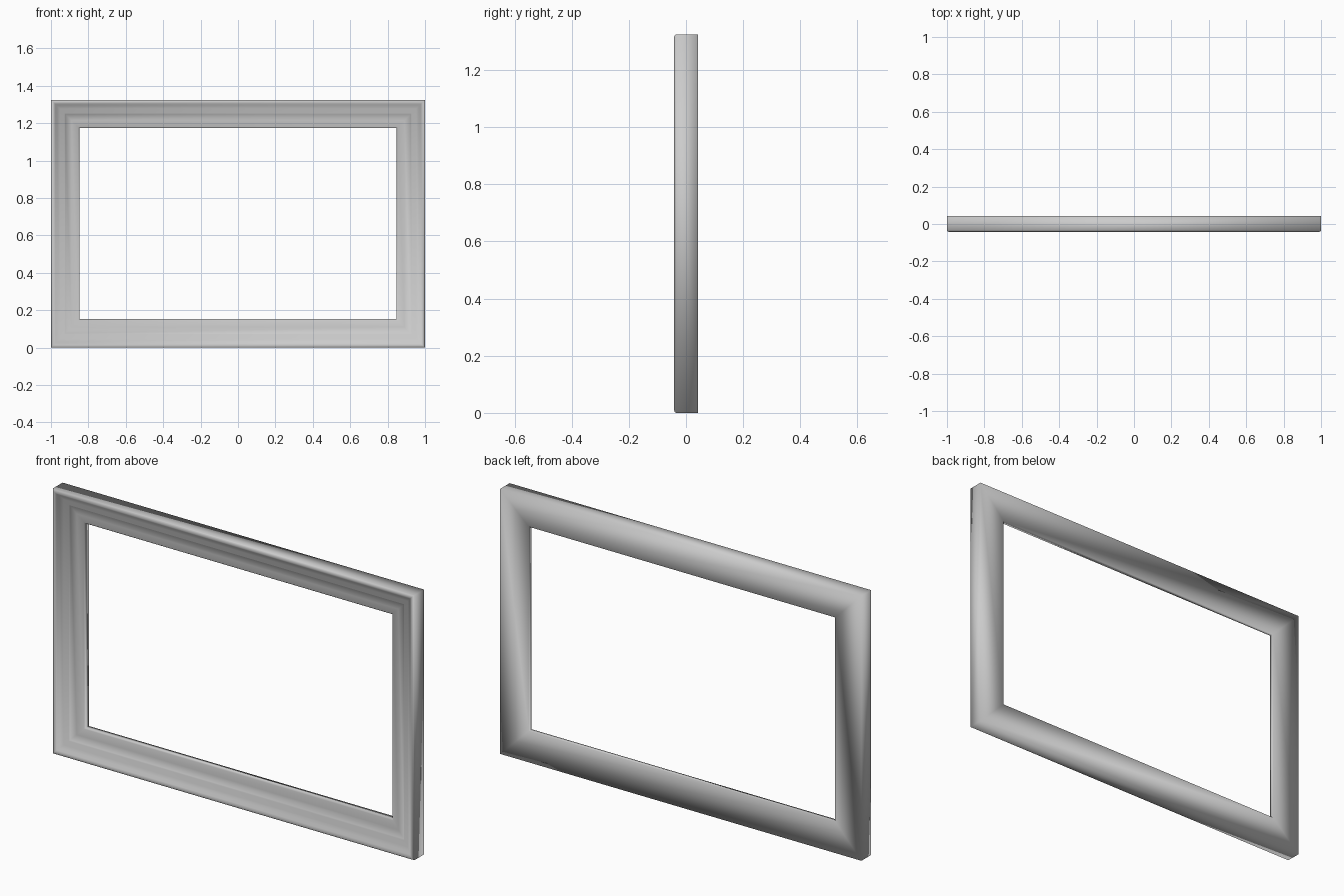
import bpy, bmesh

if "Cube" in bpy.data.objects:
    bpy.data.objects.remove(bpy.data.objects["Cube"])

W, H = 2.0, 1.325

# Moulding cross-section: (inset from outer edge, depth y), outer back -> front -> opening -> back
profile = [
    (0.0, 0.0415), (0.0, -0.034), (0.003, -0.039), (0.009, -0.0415),
    (0.016, -0.0405), (0.022, -0.036),                       # rounded outer lip
    (0.032, -0.027), (0.048, -0.018), (0.072, -0.012),       # cove
    (0.076, -0.007),                                         # small step
    (0.110, -0.003), (0.146, 0.004), (0.152, 0.010),         # inner slope
    (0.152, 0.032),                                          # opening wall
]


def ring(bm, inset, y):
    x, z0, z1 = W / 2 - inset, inset, H - inset
    return [bm.verts.new(c) for c in ((-x, y, z0), (x, y, z0), (x, y, z1), (-x, y, z1))]


# Sweep the mitred profile around the rectangle
bm = bmesh.new()
rings = [ring(bm, i, y) for i, y in profile]
for k, a in enumerate(rings):
    b = rings[(k + 1) % len(rings)]
    for c in range(4):
        d = (c + 1) % 4
        bm.faces.new((a[c], a[d], b[d], b[c]))
bmesh.ops.recalc_face_normals(bm, faces=bm.faces)
for f in bm.faces:
    f.smooth = True

mesh = bpy.data.meshes.new("picture_frame")
bm.to_mesh(mesh)
bm.free()
frame = bpy.data.objects.new("picture_frame", mesh)
bpy.context.collection.objects.link(frame)
